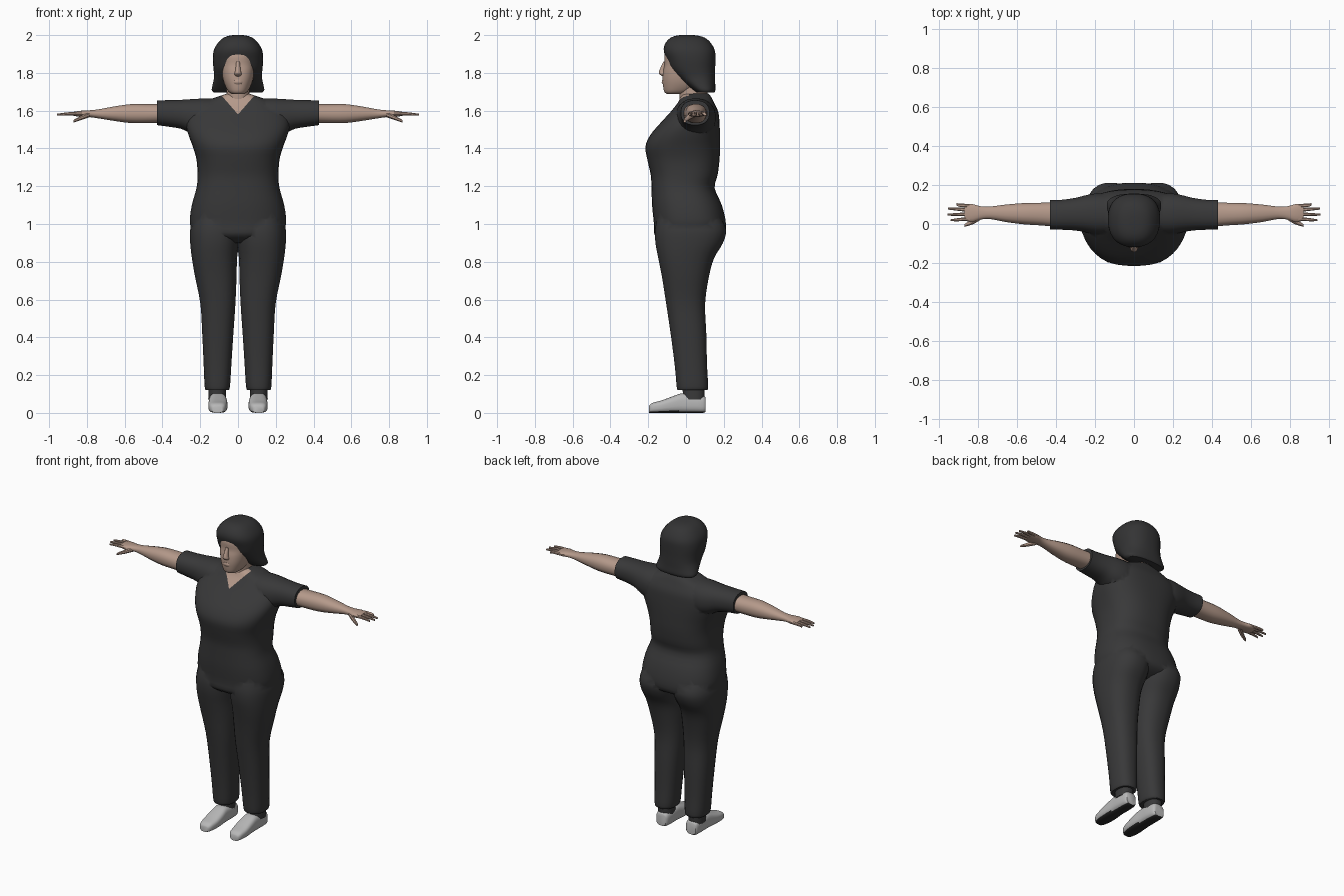
import bpy, bmesh, math
from mathutils import Vector


def material(name, rgb):
    m = bpy.data.materials.new(name)
    m.diffuse_color = (*rgb, 1)
    return m


CLOTH = material("charcoal cloth", (0.040, 0.040, 0.041))
HAIR = material("dark hair", (0.034, 0.034, 0.035))
SKIN = material("skin", (0.46, 0.32, 0.255))
SHOE = material("light grey shoe", (0.48, 0.48, 0.48))
SOLE = material("black sole", (0.02, 0.02, 0.02))


def resample(rows, k):
    """Catmull-Rom interpolation through the section rows."""
    out = []
    for i in range(len(rows) - 1):
        p0, p1 = rows[max(i - 1, 0)], rows[i]
        p2, p3 = rows[i + 1], rows[min(i + 2, len(rows) - 1)]
        for j in range(k):
            t = j / k
            out.append([0.5 * (2 * b + (c - a) * t + (2 * a - 5 * b + 4 * c - d) * t * t
                               + (3 * b - a - 3 * c + d) * t ** 3)
                        for a, b, c, d in zip(p0, p1, p2, p3)])
    return out + [list(rows[-1])]


def loft(name, axis, rows, mat, n=2.3, seg=24, k=3, s=1):
    """Superellipse sections (t, a0, a1, b0, b1) along an axis; s=-1 mirrors in x."""
    bm = bmesh.new()
    rings = []
    for t, a0, a1, b0, b1 in resample(rows, k):
        ring = []
        for i in range(seg):
            w = 2 * math.pi * (i + 0.5) / seg
            c, d = math.cos(w), math.sin(w)
            a = (a0 + a1) / 2 + (a1 - a0) / 2 * math.copysign(abs(c) ** (2 / n), c)
            b = (b0 + b1) / 2 + (b1 - b0) / 2 * math.copysign(abs(d) ** (2 / n), d)
            x, y, z = {"z": (a, b, t), "x": (t, a, b), "y": (a, t, b)}[axis]
            ring.append(bm.verts.new((s * x, y, z)))
        rings.append(ring)
    for r, q in zip(rings, rings[1:]):
        for i in range(seg):
            j = (i + 1) % seg
            bm.faces.new((r[i], r[j], q[j], q[i]))
    bm.faces.new(rings[0])
    bm.faces.new(rings[-1])
    bmesh.ops.recalc_face_normals(bm, faces=bm.faces)
    me = bpy.data.meshes.new(name)
    bm.to_mesh(me)
    bm.free()
    me.materials.append(mat)
    ob = bpy.data.objects.new(name, me)
    bpy.context.collection.objects.link(ob)
    return ob


def union(base, parts):
    for p in parts:
        m = base.modifiers.new("join", "BOOLEAN")
        m.operation, m.solver, m.object = "UNION", "EXACT", p
        bpy.context.view_layer.objects.active = base
        bpy.ops.object.modifier_apply(modifier=m.name)
        bpy.data.objects.remove(p)


# Outfit: torso, sleeves and trouser legs fused together
def sym(rows):
    return [(z, -w, w, y0, y1) for z, w, y0, y1 in rows]


outfit = loft("outfit", "z", sym([
    (0.90, 0.12, -0.10, 0.10), (0.94, 0.22, -0.165, 0.195), (1.00, 0.255, -0.17, 0.212),
    (1.10, 0.245, -0.18, 0.19), (1.19, 0.22, -0.183, 0.152), (1.26, 0.215, -0.187, 0.168),
    (1.34, 0.22, -0.205, 0.178), (1.41, 0.24, -0.215, 0.18), (1.47, 0.262, -0.19, 0.18),
    (1.53, 0.275, -0.14, 0.178), (1.59, 0.26, -0.085, 0.172), (1.64, 0.20, -0.045, 0.15),
    (1.67, 0.12, -0.03, 0.135), (1.69, 0.06, -0.02, 0.12)]), CLOTH, n=2.5, seg=40)
parts = []
for s in (-1, 1):
    parts.append(loft("sleeve", "x", [
        (0.10, -0.05, 0.15, 1.46, 1.665), (0.18, -0.055, 0.158, 1.46, 1.665),
        (0.24, -0.045, 0.15, 1.475, 1.662), (0.30, -0.034, 0.135, 1.503, 1.658),
        (0.37, -0.03, 0.125, 1.515, 1.656), (0.43, -0.028, 0.125, 1.523, 1.655)],
        CLOTH, s=s))
    parts.append(loft("trouser_leg", "z", [
        (0.12, 0.05, 0.170, -0.045, 0.112), (0.14, 0.042, 0.177, -0.05, 0.118),
        (0.25, 0.035, 0.182, -0.06, 0.112), (0.42, 0.024, 0.190, -0.082, 0.108),
        (0.58, 0.013, 0.200, -0.106, 0.102), (0.72, 0.007, 0.228, -0.128, 0.122),
        (0.82, 0.004, 0.245, -0.148, 0.15), (0.90, -0.008, 0.254, -0.163, 0.197),
        (0.97, -0.015, 0.254, -0.165, 0.213), (1.04, 0.01, 0.235, -0.15, 0.18)],
        CLOTH, n=2.4, s=s))
union(outfit, parts)

# V neckline cut into the outfit front
outfit.data.materials.clear()
outfit.data.materials.append(CLOTH)
outfit.data.materials.append(SKIN)
bm = bmesh.new()
bm.from_mesh(outfit.data)
for s in (-1, 1):
    fs = [f for f in bm.faces if f.calc_center_median().z > 1.54
          and f.calc_center_median().y < 0.05 and abs(f.calc_center_median().x) < 0.15]
    geom = set(fs) | {e for f in fs for e in f.edges} | {v for f in fs for v in f.verts}
    bmesh.ops.bisect_plane(bm, geom=list(geom), plane_co=(0, 0, 1.58),
                           plane_no=Vector((-1.15 * s, 0, 1)).normalized(), dist=1e-5)
for f in bm.faces:
    c = f.calc_center_median()
    f.material_index = int(c.z > 1.58 + 1.15 * abs(c.x) and c.y < 0.02)
bm.to_mesh(outfit.data)
bm.free()

# Arms with hands
TIPS = [(0.912, 0.103, 0.092), (0.955, 0.079, 0.072), (0.958, 0.048, 0.050), (0.942, 0.019, 0.026)]
for s, side in ((-1, "right"), (1, "left")):
    arm = loft(side + "_arm", "x", [
        (0.40, -0.015, 0.112, 1.535, 1.635), (0.48, -0.008, 0.11, 1.533, 1.635),
        (0.57, -0.002, 0.108, 1.534, 1.635), (0.66, 0.010, 0.10, 1.546, 1.622),
        (0.74, 0.025, 0.09, 1.559, 1.607), (0.79, 0.022, 0.092, 1.566, 1.602),
        (0.83, 0.010, 0.103, 1.567, 1.600), (0.87, 0.016, 0.101, 1.572, 1.594)],
        SKIN, seg=16, s=s)
    digits = []
    for x, y, root in TIPS:
        digits.append(loft("finger", "x", [
            (0.845, root - 0.011, root + 0.011, 1.573, 1.594),
            (0.90, (y + root) / 2 - 0.009, (y + root) / 2 + 0.009, 1.575, 1.592),
            (x, y - 0.005, y + 0.005, 1.573, 1.584)], SKIN, seg=8, k=2, s=s))
    digits.append(loft("thumb", "x", [
        (0.785, 0.022, 0.055, 1.565, 1.592), (0.825, -0.002, 0.026, 1.551, 1.577),
        (0.870, -0.015, 0.001, 1.537, 1.552)], SKIN, seg=8, k=2, s=s))
    union(arm, digits)

    # Ankle and shoe
    loft(side + "_ankle", "z", [(0.07, 0.062, 0.158, -0.015, 0.098),
                                (0.15, 0.066, 0.156, -0.02, 0.10)], CLOTH, k=1, s=s)
    shoe = loft(side + "_shoe", "y", [
        (-0.197, 0.082, 0.135, 0, 0.036), (-0.18, 0.067, 0.149, 0, 0.052),
        (-0.13, 0.057, 0.157, 0, 0.066), (-0.07, 0.056, 0.156, 0, 0.088),
        (-0.02, 0.060, 0.154, 0, 0.104), (0.04, 0.060, 0.154, 0, 0.098),
        (0.09, 0.065, 0.150, 0, 0.092), (0.104, 0.075, 0.142, 0.005, 0.08)],
        SHOE, n=3, s=s)
    shoe.data.materials.append(SOLE)
    for p in shoe.data.polygons:
        p.material_index = int(p.normal.z < -0.7)

# Neck, face and nose
loft("neck", "z", sym([(1.60, 0.07, -0.03, 0.10), (1.67, 0.062, -0.035, 0.115),
                       (1.76, 0.06, -0.04, 0.11)]), SKIN)
face = loft("face", "z", sym([
    (1.688, 0.030, -0.100, -0.02), (1.70, 0.050, -0.115, 0.03), (1.735, 0.070, -0.122, 0.08),
    (1.77, 0.081, -0.124, 0.09), (1.81, 0.087, -0.121, 0.09), (1.845, 0.089, -0.114, 0.09),
    (1.89, 0.086, -0.115, 0.09), (1.93, 0.075, -0.103, 0.08)]), SKIN, seg=32)
union(face, [
    loft("nose", "z", sym([(1.782, 0.014, -0.125, -0.10), (1.795, 0.020, -0.142, -0.10),
                           (1.81, 0.015, -0.143, -0.10), (1.86, 0.009, -0.120, -0.10)]),
         SKIN, seg=12),
    loft("lips", "z", sym([(1.738, 0.018, -0.122, -0.10), (1.75, 0.026, -0.129, -0.10),
                           (1.764, 0.018, -0.126, -0.10)]), SKIN, seg=12)])

# Bobbed hair framing the face
loft("hair", "z", sym([
    (1.695, 0.128, 0.055, 0.150), (1.71, 0.140, 0.035, 0.156), (1.745, 0.133, -0.01, 0.155),
    (1.78, 0.127, -0.050, 0.155), (1.82, 0.130, -0.085, 0.155), (1.87, 0.134, -0.103, 0.156),
    (1.915, 0.130, -0.118, 0.154), (1.95, 0.113, -0.113, 0.138), (1.98, 0.085, -0.090, 0.11),
    (1.995, 0.055, -0.060, 0.075), (2.0, 0.025, -0.03, 0.04)]), HAIR, n=2.4, seg=32)

# Smooth shading with sharp hems kept
bpy.ops.object.select_all(action="SELECT")
bpy.ops.object.shade_smooth_by_angle(angle=math.radians(40))
